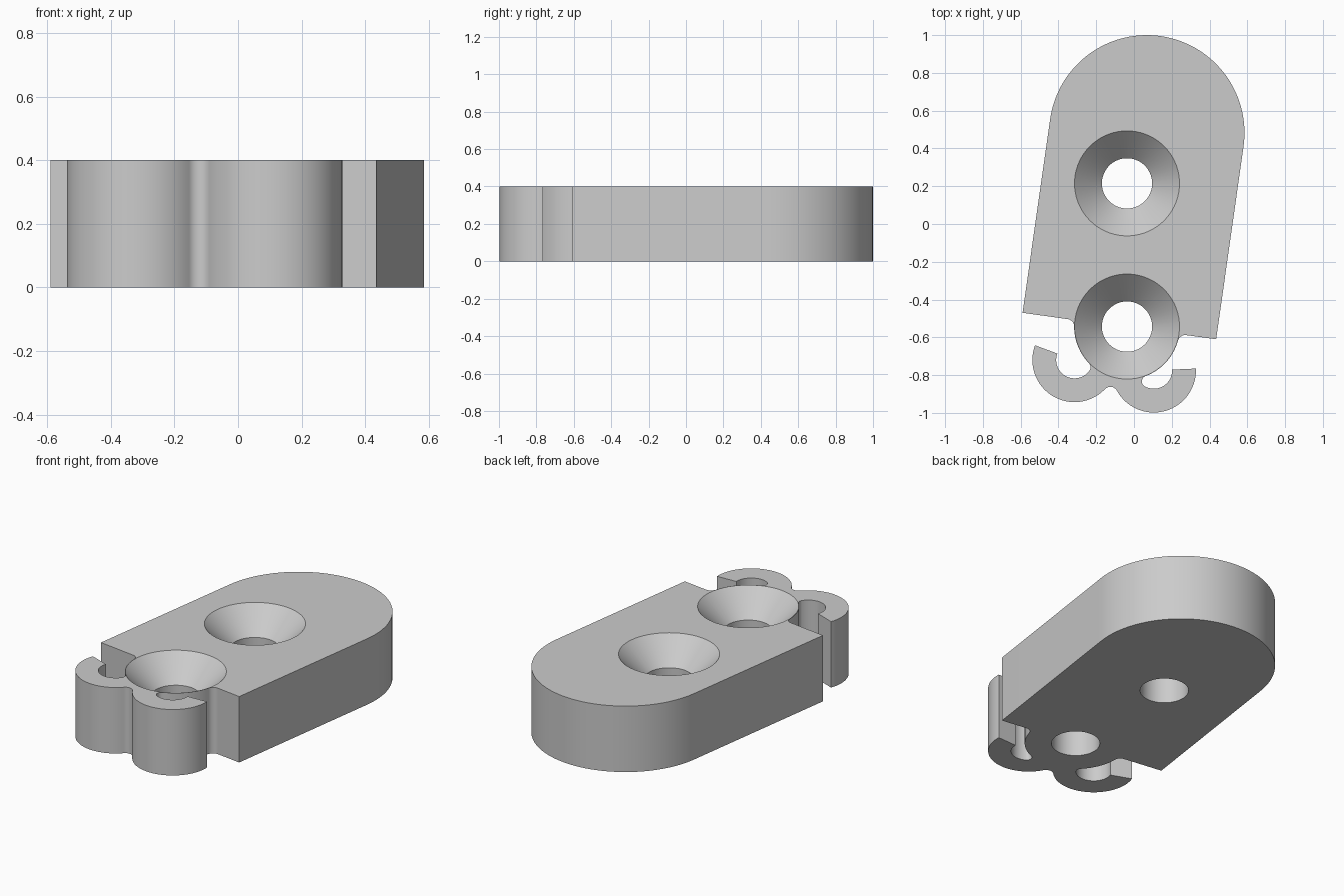
import bpy, bmesh, math
from mathutils import Vector

cube = bpy.data.objects.get("Cube")
if cube:
    bpy.data.objects.remove(cube, do_unlink=True)

HEIGHT = 0.4
TILT = math.radians(-8)

grey = bpy.data.materials.new("light grey")
grey.use_nodes = True
colour = (0.6, 0.6, 0.6, 1)
grey.diffuse_color = colour
grey.node_tree.nodes["Principled BSDF"].inputs["Base Color"].default_value = colour


def new_object(name, bm):
    bmesh.ops.recalc_face_normals(bm, faces=bm.faces)
    mesh = bpy.data.meshes.new(name)
    bm.to_mesh(mesh)
    bm.free()
    mesh.materials.append(grey)
    obj = bpy.data.objects.new(name, mesh)
    bpy.context.collection.objects.link(obj)
    return obj


def polar(c, r, a):
    return c + r * Vector((math.cos(a), math.sin(a)))


def heading(a, b):
    return math.atan2(b.y - a.y, b.x - a.x)


def meet(c1, r1, c2, r2, side):
    """Crossing of two circles; side +1 is left of the line c1 to c2."""
    d = (c2 - c1).length
    u = (c2 - c1) / d
    a = (r1 * r1 - r2 * r2 + d * d) / (2 * d)
    h = math.sqrt(r1 * r1 - a * a)
    return c1 + u * a + Vector((-u.y, u.x)) * h * side


def arc(c, r, a0, a1, turn):
    """Points from angle a0 to a1, anticlockwise when turn is +1."""
    sweep = ((a1 - a0) * turn) % math.tau
    n = max(6, math.ceil(sweep / math.radians(4)))
    return [polar(c, r, a0 + turn * sweep * i / n) for i in range(n + 1)]


# Centres and radii of the plate end, the lower boss and the two hooks
end, end_r = Vector((0.068, 0.483)), 0.517
boss, boss_r = Vector((-0.037, -0.543)), 0.28
hook_l, hook_r = Vector((-0.315, -0.72)), Vector((0.105, -0.775))
outer, inner = 0.223, 0.097
lip, fillet = 0.03, 0.04

# Centres of the small blends
lip_l = meet(boss, boss_r + lip, hook_l, inner - lip, 1)
lip_r = meet(boss, boss_r + lip, hook_r, inner - lip, -1)
crotch = meet(hook_l, outer + fillet, hook_r, outer + fillet, -1)
root_l, root_r = Vector((-0.357, -0.543)), Vector((0.272, -0.628))
mouth_l, mouth_r = math.radians(159.5), math.radians(2.5)
edge = TILT + math.pi / 2

# Closed outline, anticlockwise from the lower right corner
outline = [Vector((0.435, -0.61))]
outline += arc(end, end_r, TILT, TILT + math.pi, 1)
outline.append(Vector((-0.59, -0.47)))
outline += arc(root_l, fillet, edge, heading(root_l, boss), -1)
outline += arc(boss, boss_r, heading(boss, root_l), heading(boss, lip_l), 1)
outline += arc(lip_l, lip, heading(lip_l, boss), heading(hook_l, lip_l), -1)
outline += arc(hook_l, inner, heading(hook_l, lip_l), mouth_l, -1)
outline += arc(hook_l, outer, mouth_l, heading(hook_l, crotch), 1)
outline += arc(crotch, fillet, heading(crotch, hook_l), heading(crotch, hook_r), -1)
outline += arc(hook_r, outer, heading(hook_r, crotch), mouth_r, 1)
outline += arc(hook_r, inner, mouth_r, heading(hook_r, lip_r), -1)
outline += arc(lip_r, lip, heading(hook_r, lip_r), heading(lip_r, boss), -1)
outline += arc(boss, boss_r, heading(boss, lip_r), heading(boss, root_r), 1)
outline += arc(root_r, fillet, heading(root_r, boss), edge, -1)

# Plate body
bm = bmesh.new()
verts = []
for p in outline:
    if not verts or (verts[-1].co.xy - p).length > 1e-4:
        verts.append(bm.verts.new((p.x, p.y, 0)))
base = bm.faces.new(verts)
top = bmesh.ops.extrude_face_region(bm, geom=[base])["geom"]
bmesh.ops.translate(bm, vec=(0, 0, HEIGHT),
                    verts=[g for g in top if isinstance(g, bmesh.types.BMVert)])
plate = new_object("hooked_plate", bm)


# Countersunk screw holes
def screw_hole(centre):
    bm = bmesh.new()
    rings = []
    for r, z in ((0.133, -0.1), (0.133, HEIGHT - 0.145), (0.278, HEIGHT), (0.278, HEIGHT + 0.1)):
        ring = [polar(centre, r, math.tau * i / 72) for i in range(72)]
        rings.append([bm.verts.new((p.x, p.y, z)) for p in ring])
    for a, b in zip(rings, rings[1:]):
        for i in range(72):
            j = (i + 1) % 72
            bm.faces.new((a[i], a[j], b[j], b[i]))
    bm.faces.new(rings[0])
    bm.faces.new(rings[-1])
    cutter = new_object("screw_hole_cutter", bm)
    cutter.hide_render = True
    return cutter


bpy.ops.object.select_all(action="DESELECT")
plate.select_set(True)
bpy.context.view_layer.objects.active = plate
for centre in (boss, Vector((-0.037, 0.215))):
    cutter = screw_hole(centre)
    cut = plate.modifiers.new("screw_hole", "BOOLEAN")
    cut.operation = "DIFFERENCE"
    cut.solver = "EXACT"
    cut.object = cutter
    bpy.ops.object.modifier_apply(modifier=cut.name)
    bpy.data.objects.remove(cutter, do_unlink=True)

bpy.ops.object.shade_smooth_by_angle(angle=math.radians(30))
